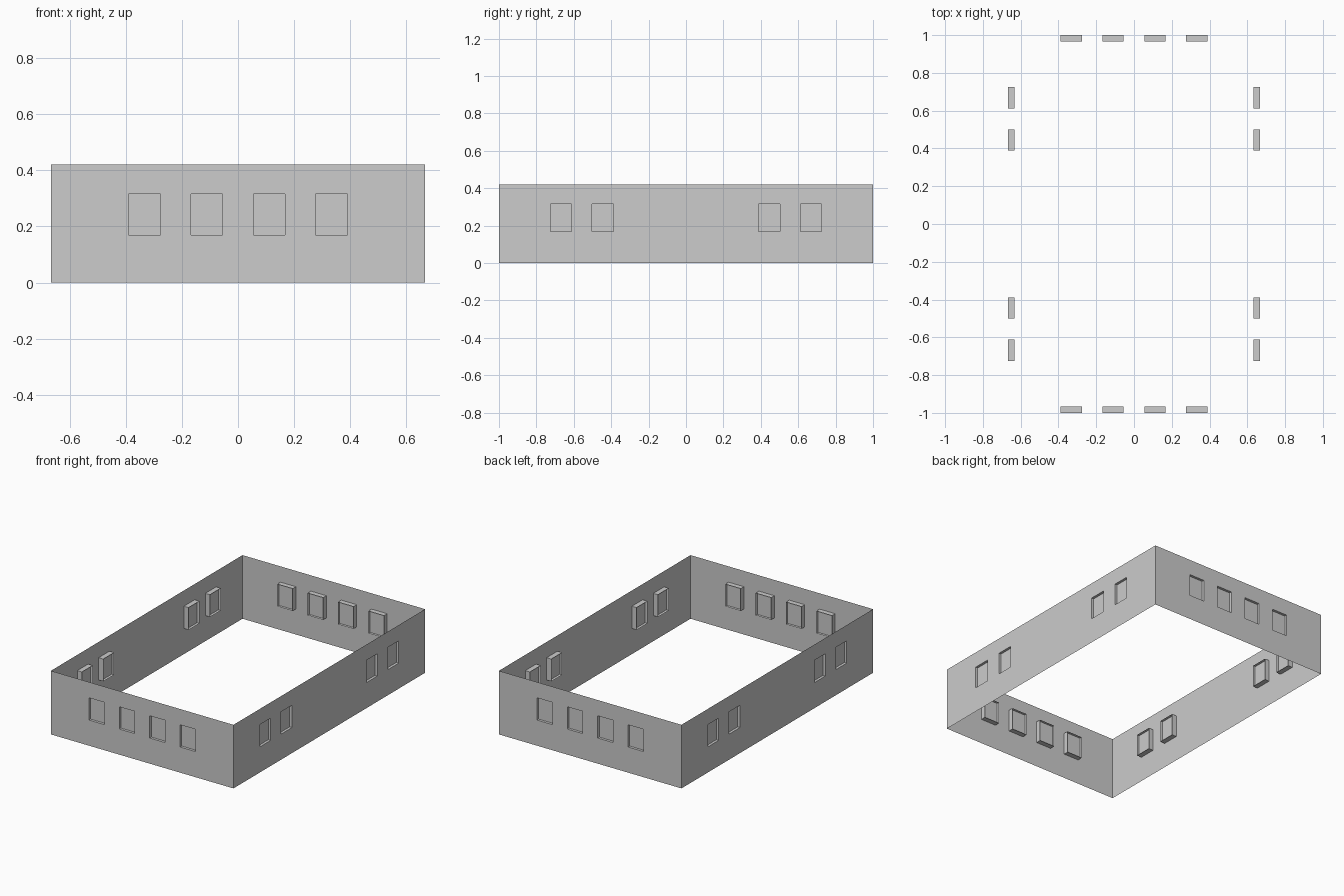
import bpy
import bmesh
from math import pi
from mathutils import Matrix

cube = bpy.data.objects.get("Cube")
if cube:
    bpy.data.objects.remove(cube, do_unlink=True)

HALF_X, HALF_Y, HEIGHT = 0.667, 1.0, 0.42
SILL, HEAD, HALF_W = 0.169, 0.316, 0.0565
DEPTH = 0.034

grey = bpy.data.materials.new("plain grey")
grey.use_nodes = True
colour = (0.604, 0.604, 0.604, 1)
grey.diffuse_color = colour
grey.node_tree.nodes["Principled BSDF"].inputs["Base Color"].default_value = colour


def make_object(name, quads, transform):
    """Weld a list of quads into one flat-shaded object."""
    bm = bmesh.new()
    for quad in quads:
        bm.faces.new([bm.verts.new(p) for p in quad])
    bmesh.ops.remove_doubles(bm, verts=bm.verts[:], dist=0.0001)
    bm.transform(transform)
    mesh = bpy.data.meshes.new(name)
    bm.to_mesh(mesh)
    bm.free()
    mesh.materials.append(grey)
    bpy.context.collection.objects.link(bpy.data.objects.new(name, mesh))


def upright(u0, u1, z0, z1, y):
    """Upright rectangle facing -y."""
    return [(u0, y, z0), (u1, y, z0), (u1, y, z1), (u0, y, z1)]


def build_side(name, half_length, distance, centres, angle):
    out, middle, inner = -distance, -distance + DEPTH / 2, -distance + DEPTH
    wall, frames, panes = [], [], []
    left = -half_length
    for c in centres:
        a, b = c - HALF_W, c + HALF_W
        # Solid strip before the window, then the parts below and above it
        for z0, z1 in ((0, SILL), (SILL, HEAD), (HEAD, HEIGHT)):
            wall.append(upright(left, a, z0, z1, out))
        wall.append(upright(a, b, 0, SILL, out))
        wall.append(upright(a, b, HEAD, HEIGHT, out))
        # Open sleeve running inward, with a pane halfway along it
        rim = upright(a, b, SILL, HEAD, out)
        for p, q in zip(rim, rim[1:] + rim[:1]):
            frames.append([p, q, (q[0], inner, q[2]), (p[0], inner, p[2])])
        panes.append(upright(a, b, SILL, HEAD, middle))
        left = b
    for z0, z1 in ((0, SILL), (SILL, HEAD), (HEAD, HEIGHT)):
        wall.append(upright(left, half_length, z0, z1, out))
    turn = Matrix.Rotation(angle, 4, "Z")
    make_object(name + "_wall", wall, turn)
    make_object(name + "_window_frames", frames, turn)
    make_object(name + "_window_panes", panes, turn)


# Four evenly spaced windows on the short walls, two pairs on the long ones
short_row = (-0.333, -0.111, 0.111, 0.333)
long_row = (-0.668, -0.445, 0.445, 0.668)
build_side("front", HALF_X, HALF_Y, short_row, 0)
build_side("left", HALF_Y, HALF_X, long_row, pi / 2)
build_side("back", HALF_X, HALF_Y, short_row, pi)
build_side("right", HALF_Y, HALF_X, long_row, -pi / 2)
